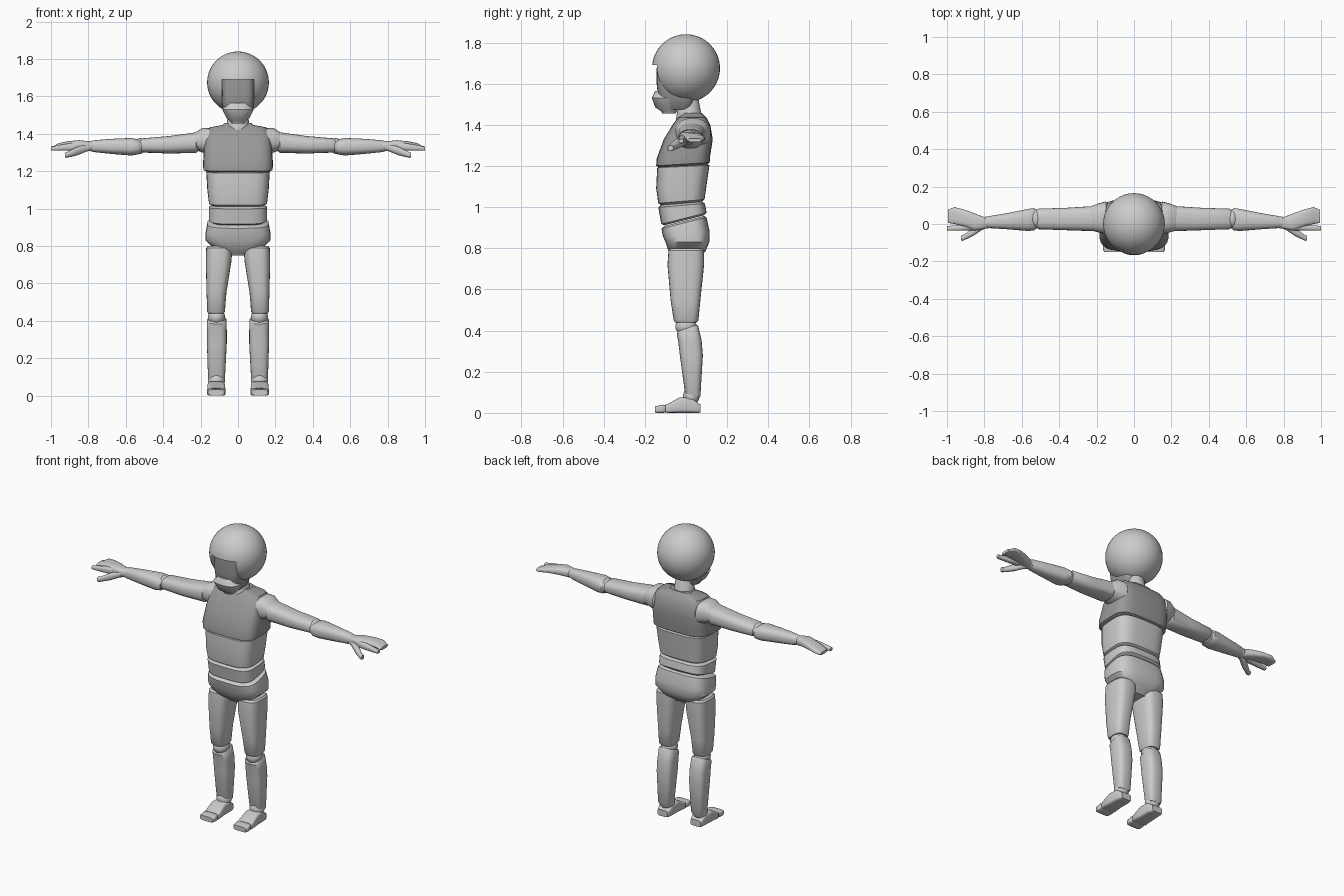
import bpy, bmesh, math
from mathutils import Vector, Matrix

cube = bpy.data.objects.get("Cube")
if cube:
    bpy.data.objects.remove(cube, do_unlink=True)


def make_material(name, value):
    mat = bpy.data.materials.new(name)
    mat.use_nodes = True
    colour = (value, value, value, 1)
    mat.diffuse_color = colour
    mat.node_tree.nodes["Principled BSDF"].inputs["Base Color"].default_value = colour
    return mat


LIGHT = make_material("light grey", 0.6)
DARK = make_material("dark grey", 0.32)


def finish(name, bm, mat):
    """Turn a bmesh into a smooth object with sharp creases."""
    bmesh.ops.recalc_face_normals(bm, faces=bm.faces)
    mesh = bpy.data.meshes.new(name)
    bm.to_mesh(mesh)
    bm.free()
    mesh.materials.append(mat)
    mesh.shade_smooth()
    mesh.set_sharp_from_angle(angle=math.radians(38))
    obj = bpy.data.objects.new(name, mesh)
    bpy.context.scene.collection.objects.link(obj)
    return obj


def rounded(sections, lip):
    """Add a smaller ring at each end so parts meet in a soft groove."""
    def shrink(s, step):
        t, a0, a1, b0, b1, tilt = s
        da, db = (a1 - a0) * 0.06, (b1 - b0) * 0.06
        outer = (t, a0 + da, a1 - da, b0 + db, b1 - db, tilt)
        return outer, (t + step, a0, a1, b0, b1, tilt)
    full = [tuple(s) + (0,) * (6 - len(s)) for s in sections]
    step = math.copysign(lip, full[-1][0] - full[0][0])
    first, second = shrink(full[0], step)
    last, before = shrink(full[-1], -step)
    return [first, second] + full[1:-1] + [before, last]


def loft(name, axis, sections, mat=LIGHT, power=3, side=1, lip=0.01, count=28):
    """Skin rounded-box sections (place, a0, a1, b0, b1, tilt) along an axis."""
    bm = bmesh.new()
    rings = []
    for t, a0, a1, b0, b1, tilt in rounded(sections, lip):
        ring = []
        for i in range(count):
            angle = math.tau * i / count
            c, s = math.cos(angle), math.sin(angle)
            u = math.copysign(abs(c) ** (2 / power), c)
            v = math.copysign(abs(s) ** (2 / power), s)
            a = (a0 + a1) / 2 + u * (a1 - a0) / 2
            b = (b0 + b1) / 2 + v * (b1 - b0) / 2
            along = t + tilt * b
            x, y, z = {"x": (along, a, b), "y": (a, along, b), "z": (a, b, along)}[axis]
            ring.append(bm.verts.new((x * side, y, z)))
        rings.append(ring)
    for lower, upper in zip(rings, rings[1:]):
        for i in range(count):
            j = (i + 1) % count
            bm.faces.new((lower[i], lower[j], upper[j], upper[i]))
    bm.faces.new(rings[0])
    bm.faces.new(rings[-1])
    return finish(name, bm, mat)


def body(name, rows, mat=LIGHT, **options):
    """Loft a part that is symmetric in x from (z, half width, front, back, tilt)."""
    return loft(name, "z", [(r[0], -r[1], r[1], *r[2:]) for r in rows], mat, **options)


def ball(name, centre, radii, mat=LIGHT, segments=24):
    bm = bmesh.new()
    bmesh.ops.create_uvsphere(bm, u_segments=segments, v_segments=segments * 3 // 4, radius=1)
    bm.transform(Matrix.Translation(centre) @ Matrix.Diagonal((*radii, 1)))
    return finish(name, bm, mat)


# Round hair with a face opening cut from its front
hair = ball("hair", (0, 0, 1.675), (0.165,) * 3, segments=40)
bm = bmesh.new()
bmesh.ops.create_cube(bm, size=1)
bm.transform(Matrix.Translation((0, -0.2, 1.545)) @ Matrix.Diagonal((0.17, 0.21, 0.29, 1)))
cutter = finish("face_cutter", bm, LIGHT)
cutter.hide_render = True
cut = hair.modifiers.new("face opening", "BOOLEAN")
cut.operation, cut.object, cut.solver = "DIFFERENCE", cutter, "EXACT"
bpy.context.view_layer.objects.active = hair
bpy.ops.object.modifier_apply(modifier=cut.name)
bpy.data.objects.remove(cutter, do_unlink=True)
hair.data.set_sharp_from_angle(angle=math.radians(38))

# Face, mouth and neck
body("face", [(1.475, 0.06, -0.11, 0.03), (1.53, 0.082, -0.135, 0.04),
              (1.6, 0.086, -0.143, 0.03), (1.7, 0.086, -0.142, 0)], DARK, power=4)
body("mouth", [(1.455, 0.04, -0.12, -0.045), (1.485, 0.062, -0.15, -0.04),
               (1.53, 0.084, -0.166, -0.045), (1.565, 0.06, -0.155, -0.06)], power=2.4)
body("neck", [(1.41, 0.07, -0.05, 0.085), (1.45, 0.06, -0.045, 0.075),
              (1.54, 0.05, -0.035, 0.06)], power=2)

# Torso
body("chest", [(1.2, 0.185, -0.145, 0.115, 0.06), (1.24, 0.187, -0.143, 0.117, 0.04),
               (1.33, 0.182, -0.108, 0.13), (1.4, 0.175, -0.065, 0.118),
               (1.435, 0.15, -0.04, 0.1), (1.458, 0.08, -0.02, 0.085)], DARK, power=4)
body("abdomen", [(1.02, 0.155, -0.135, 0.09, 0.08), (1.1, 0.164, -0.145, 0.1, 0.06),
                 (1.208, 0.17, -0.14, 0.114, 0.05)], power=3.6)
body("waist", [(0.938, 0.156, -0.12, 0.1, 0.25), (1.02, 0.156, -0.135, 0.092, 0.08)], power=3.6)
body("pelvis", [(0.75, 0.06, -0.05, 0.06), (0.785, 0.125, -0.085, 0.095),
                (0.83, 0.174, -0.1, 0.113), (0.87, 0.174, -0.112, 0.115, 0.1),
                (0.935, 0.164, -0.12, 0.1, 0.25)], power=3.4)

for label, side in (("left", 1), ("right", -1)):
    def limb(part, axis, sections, **options):
        return loft(label + "_" + part, axis, sections, side=side, **options)

    def joint(part, x, y, z, radii):
        return ball(label + "_" + part, (x * side, y, z), radii)

    # Leg
    limb("thigh", "z", [(0.44, 0.07, 0.165, -0.06, 0.06), (0.55, 0.062, 0.168, -0.075, 0.07),
                        (0.72, 0.035, 0.172, -0.09, 0.088), (0.8, 0.03, 0.17, -0.085, 0.088)])
    joint("knee", 0.115, 0, 0.42, (0.046, 0.052, 0.045))
    limb("shin", "z", [(0.085, 0.07, 0.16, -0.005, 0.07, -0.2), (0.28, 0.06, 0.166, -0.03, 0.082),
                       (0.35, 0.06, 0.166, -0.038, 0.076), (0.41, 0.062, 0.165, -0.045, 0.06, 0.35)])
    joint("ankle", 0.115, 0.025, 0.08, (0.045, 0.04, 0.045))
    limb("foot", "y", [(-0.1, 0.066, 0.165, 0, 0.042), (-0.03, 0.07, 0.163, 0, 0.076),
                       (0.03, 0.07, 0.16, 0, 0.074), (0.07, 0.076, 0.155, 0, 0.045)], power=5)
    limb("toe", "y", [(-0.15, 0.068, 0.165, 0, 0.034), (-0.1, 0.066, 0.165, 0, 0.04)], power=5)

    # Arm
    limb("shoulder", "x", [(0.14, -0.055, 0.12, 1.29, 1.43), (0.19, -0.045, 0.11, 1.3, 1.432),
                           (0.24, -0.035, 0.095, 1.315, 1.405)], power=2.5)
    limb("upper_arm", "x", [(0.215, -0.038, 0.095, 1.298, 1.408), (0.37, -0.033, 0.086, 1.295, 1.388),
                            (0.52, -0.028, 0.082, 1.3, 1.376)], power=2.6)
    joint("elbow", 0.525, 0.027, 1.335, (0.035, 0.052, 0.042))
    limb("forearm", "x", [(0.525, -0.035, 0.085, 1.29, 1.37), (0.57, -0.037, 0.08, 1.284, 1.378),
                          (0.68, -0.028, 0.058, 1.293, 1.373), (0.785, -0.022, 0.042, 1.303, 1.365)],
         power=2.5)
    joint("wrist", 0.785, 0.008, 1.335, (0.03, 0.032, 0.028))

    # Mitten hand with a separate index finger and thumb
    limb("palm", "x", [(0.785, -0.025, 0.035, 1.308, 1.36), (0.85, -0.035, 0.056, 1.315, 1.366),
                       (0.91, -0.012, 0.078, 1.322, 1.36), (0.96, 0, 0.09, 1.32, 1.35),
                       (0.995, 0.004, 0.08, 1.315, 1.335)], power=2.8)
    limb("index_finger", "x", [(0.85, -0.034, 0.01, 1.31, 1.355), (0.93, -0.036, -0.005, 1.31, 1.345),
                               (1, -0.036, -0.01, 1.31, 1.333)], power=2.6)
    limb("thumb", "x", [(0.8, -0.03, 0.012, 1.305, 1.345), (0.86, -0.064, -0.02, 1.285, 1.33),
                        (0.925, -0.09, -0.06, 1.272, 1.302)], power=2.4)
